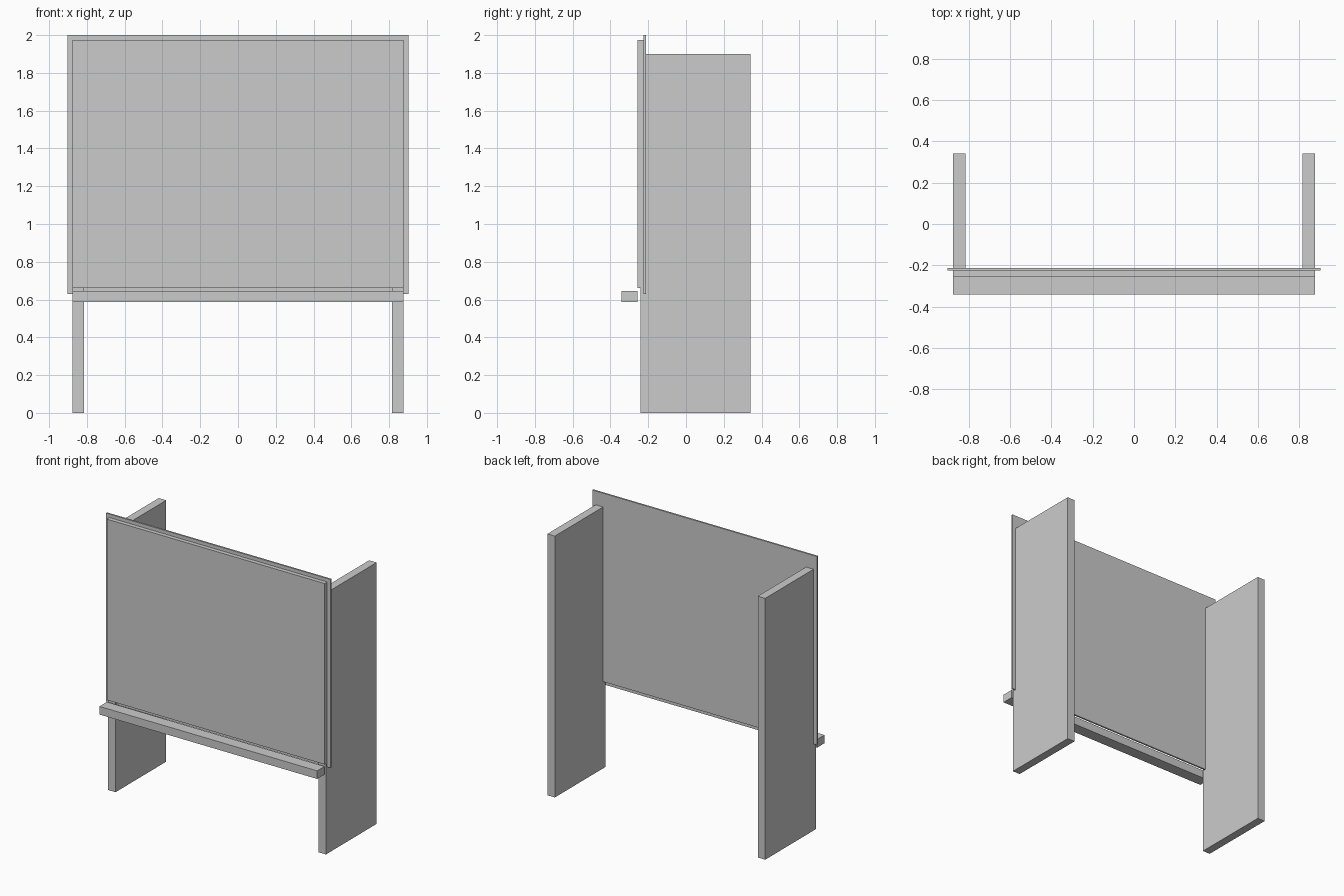
import bpy

if "Cube" in bpy.data.objects:
    bpy.data.objects.remove(bpy.data.objects["Cube"])


def box(name, x, y, z):
    """Box from (min, max) ranges on each axis."""
    bpy.ops.mesh.primitive_cube_add(
        size=1, location=[(a + b) / 2 for a, b in (x, y, z)])
    ob = bpy.context.object
    ob.name = name
    ob.scale = [b - a for a, b in (x, y, z)]
    bpy.ops.object.transform_apply(location=False, rotation=False, scale=True)
    return ob


# Upright side panels
for side, label in ((-1, "left"), (1, "right")):
    xs = sorted((side * 0.816, side * 0.876))
    box(label + "_side_panel", xs, (-0.241, 0.341), (0, 1.9))

# Thin backing sheet, slightly larger than the board in front of it
box("backing_sheet", (-0.903, 0.903), (-0.226, -0.213), (0.63, 2.0))

# Front board
box("front_board", (-0.876, 0.876), (-0.256, -0.226), (0.66, 1.975))

# Ledge bar below the board
box("ledge_bar", (-0.876, 0.876), (-0.341, -0.256), (0.587, 0.646))
